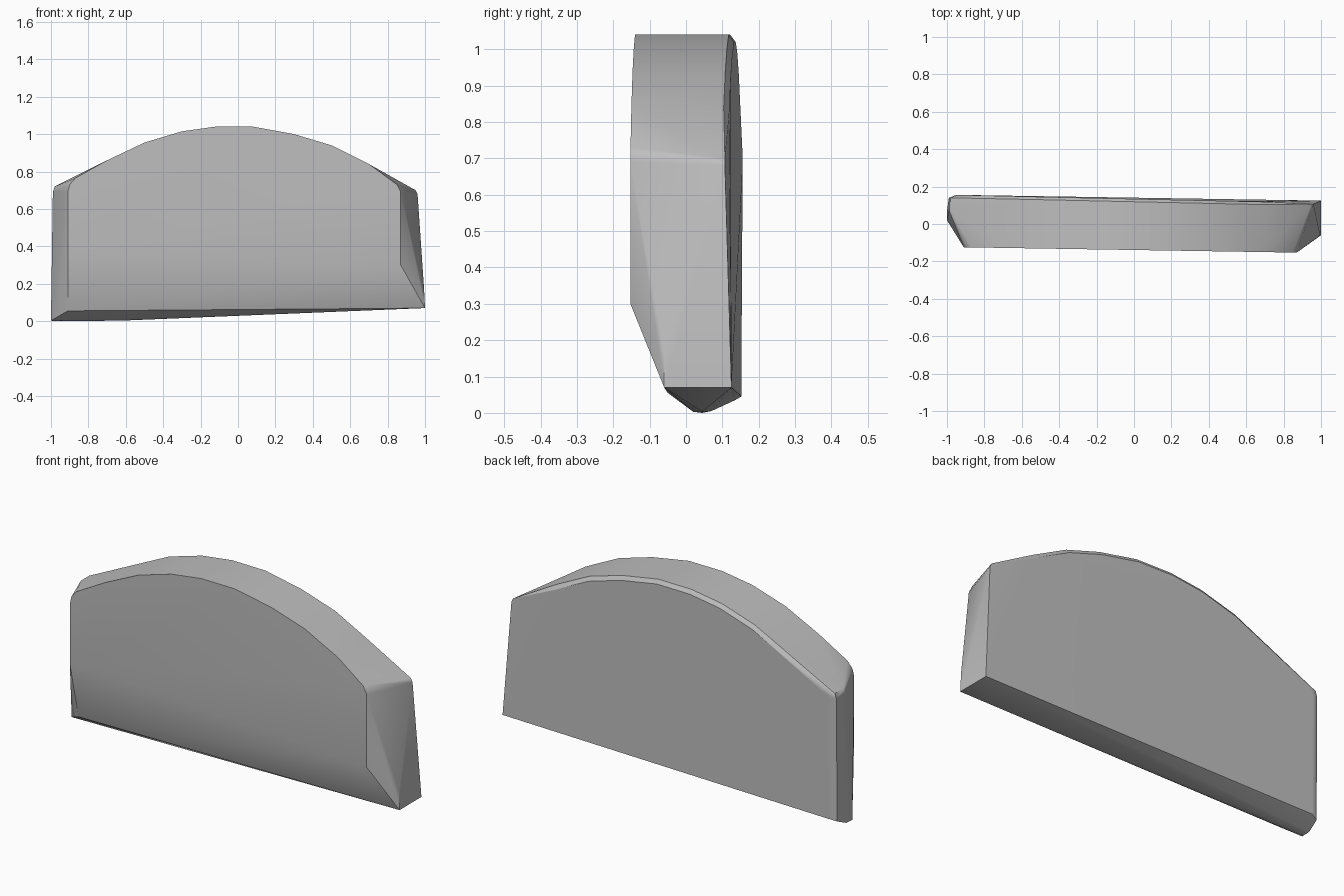
import bpy, bmesh, math

cube = bpy.data.objects.get("Cube")
if cube:
    bpy.data.objects.remove(cube, do_unlink=True)


def front_y(x):
    return -0.139 - 0.016 * x


def back_y(x):
    return 0.134 - 0.022 * x


# Shared crown curve, then the narrower front and wider back shoulders
crown = [(-0.7, 0.86), (-0.5, 0.955), (-0.3, 1.015), (-0.12, 1.04),
         (0.08, 1.04), (0.3, 1.0), (0.5, 0.94), (0.7, 0.84)]
front_shoulders = [(-0.91, 0.69), (-0.9, 0.73), (-0.87, 0.765), (0.85, 0.73), (0.87, 0.69)]
back_shoulders = [(-0.99, 0.69), (-0.98, 0.72), (0.95, 0.7), (0.96, 0.68)]

points = [(x, front_y(x), z) for x, z in crown + front_shoulders]
for x, z in crown:
    points += [(x, back_y(x) - 0.015, z), (x * 0.99, back_y(x), z - 0.02)]
for x, z in back_shoulders:
    if x < 0:
        points += [(x, 0.07, z), (x, 0.14, z), (x + 0.04, back_y(x), z - 0.01)]
    else:
        points.append((x, 0.107, z))

# Lower front slope
points += [(-0.91, front_y(-0.91), 0.37), (0.87, front_y(0.87), 0.3), (-0.91, -0.05, 0.055)]
# Right lower end
points += [(1.0, -0.06, 0.07), (0.995, -0.06, 0.17), (1.0, 0.125, 0.07)]
# Left lower end, keel and back lower corner
points += [(-1.0, 0.07, 0.005), (-1.0, 0.02, 0.003), (-0.98, 0.045, 0.0),
           (-0.62, 0.045, 0.003), (-0.99, 0.135, 0.035), (-0.95, 0.152, 0.045)]

# Slab: the convex skin over all the profiles
mesh = bpy.data.meshes.new("curved_slab")
bm = bmesh.new()
for p in points:
    bm.verts.new(p)
hull = bmesh.ops.convex_hull(bm, input=bm.verts[:])
loose = {v for v in hull["geom_interior"] + hull["geom_unused"]
         if isinstance(v, bmesh.types.BMVert)}
bmesh.ops.delete(bm, geom=list(loose), context='VERTS')
bmesh.ops.dissolve_limit(bm, angle_limit=math.radians(1.5), verts=bm.verts[:], edges=bm.edges[:])
bmesh.ops.recalc_face_normals(bm, faces=bm.faces[:])
bm.to_mesh(mesh)
bm.free()

slab = bpy.data.objects.new("curved_slab", mesh)
bpy.context.collection.objects.link(slab)

# Plain grey
grey = bpy.data.materials.new("plain_grey")
grey.use_nodes = True
colour = (0.52, 0.52, 0.52, 1.0)
grey.diffuse_color = colour
grey.node_tree.nodes["Principled BSDF"].inputs["Base Color"].default_value = colour
mesh.materials.append(grey)

# Smooth shading with sharp rims, broad faces kept even
bpy.ops.object.select_all(action='DESELECT')
slab.select_set(True)
bpy.context.view_layer.objects.active = slab
bpy.ops.object.shade_smooth_by_angle(angle=math.radians(30))
weighted = slab.modifiers.new("even_shading", 'WEIGHTED_NORMAL')
weighted.keep_sharp = True
